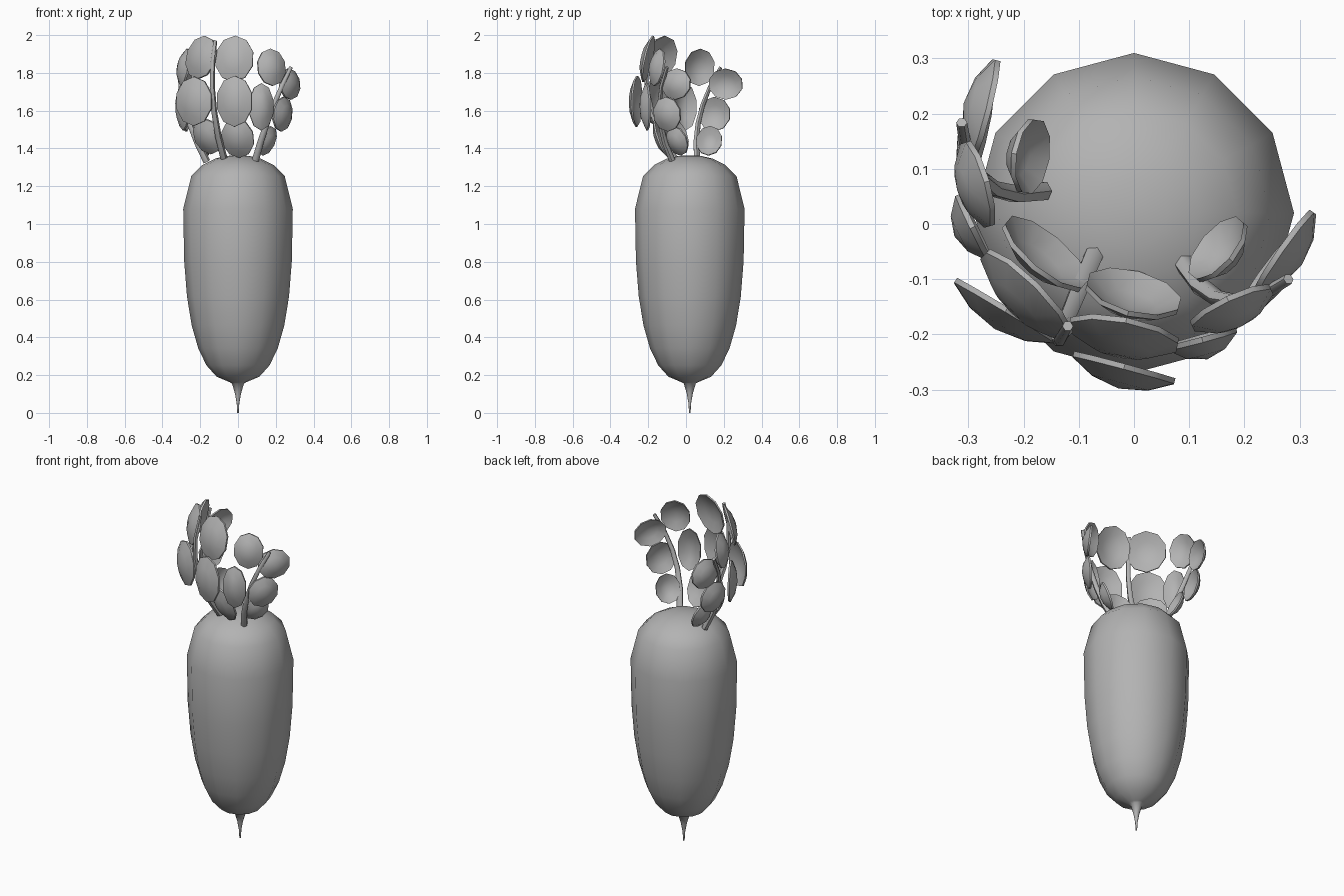
import bpy, bmesh
from math import sin, cos, pi, radians
from mathutils import Vector, Matrix

if "Cube" in bpy.data.objects:
    bpy.data.objects.remove(bpy.data.objects["Cube"])

# mid grey for every part
grey = bpy.data.materials.new("mid_grey")
grey.diffuse_color = (.45, .45, .45, 1)
grey.use_nodes = True
grey.node_tree.nodes["Principled BSDF"].inputs["Base Color"].default_value = grey.diffuse_color


def make_object(name, bm, smooth_angle):
    bmesh.ops.recalc_face_normals(bm, faces=bm.faces)
    me = bpy.data.meshes.new(name)
    bm.to_mesh(me)
    bm.free()
    me.materials.append(grey)
    ob = bpy.data.objects.new(name, me)
    bpy.context.collection.objects.link(ob)
    bpy.ops.object.select_all(action='DESELECT')
    ob.select_set(True)
    bpy.context.view_layer.objects.active = ob
    bpy.ops.object.shade_smooth_by_angle(angle=radians(smooth_angle))


def ring(bm, c, u, v, n, turn=0):
    angles = [2 * pi * (i + turn) / n for i in range(n)]
    return [bm.verts.new(c + u * cos(a) + v * sin(a)) for a in angles]


def bridge(bm, a, b):
    n = len(a)
    for i in range(n):
        bm.faces.new((a[i], a[(i + 1) % n], b[(i + 1) % n], b[i]))


def tube(name, rings, bm):
    for a, b in zip(rings, rings[1:]):
        bridge(bm, a, b)
    bm.faces.new(rings[0])
    bm.faces.new(rings[-1])
    make_object(name, bm, 60)


# root: 12-sided turned shape; tail, long rounded belly, short rounded shoulder
def root():
    R = .29
    profile = [(.004 + .028 * (k / 3) ** 2, .052 * k) for k in range(4)]
    for k in range(8):
        a = radians(85 * (1 - k / 7))
        profile.append((R * cos(a) ** .77, 1.08 - .92 * sin(a) ** .77))
    for deg in (33, 52, 68, 80, 88):
        a = radians(deg)
        profile.append((R * cos(a) ** .9, 1.1 + .264 * sin(a) ** .9))
    bm = bmesh.new()
    tube("root", [ring(bm, Vector((0, .02, z)), Vector((r, 0, 0)), Vector((0, r, 0)), 12)
                  for r, z in profile], bm)


# stem: tapered six-sided tube along a bowed path from start to end
def stem(name, start, bow, end, steps=5):
    bm = bmesh.new()
    rings = []
    for k in range(steps + 1):
        t = k / steps
        p = start * (1 - t) ** 2 + bow * 2 * t * (1 - t) + end * t * t
        d = ((bow - start) * (1 - t) + (end - bow) * t).normalized()
        u = d.cross(Vector((0, 1, 0))).normalized()
        r = .019 - .009 * t
        rings.append(ring(bm, p, u * r, d.cross(u) * r, 6))
    tube(name, rings, bm)


# leaf: thin oval dish cupped toward the axis; low leaves lean out, high ones lean in
def leaf(name, c, u, hw, hh, sides=10, thick=.01):
    up = Vector((0, 0, 1))
    n = up.cross(u)
    if n.dot(Vector((c.x, c.y, 0))) > 0:
        n = -n
    rise = c.z - 1.63
    a = radians(rise * (50 if rise > 0 else 110))
    v = up * cos(a) + n * sin(a)
    w = n * cos(a) - up * sin(a)
    bm = bmesh.new()
    rims = []
    for off in (-thick / 2, thick / 2):
        mid = bm.verts.new(c + w * (off - .019))
        inner, rim = [ring(bm, c + w * (off - .019 + .034 * f * f), u * hw * f, v * hh * f, sides, .5)
                      for f in (.55, 1)]
        for i in range(sides):
            bm.faces.new((mid, inner[i], inner[(i + 1) % sides]))
        bridge(bm, inner, rim)
        rims.append(rim)
    bridge(bm, *rims)
    make_object(name, bm, 40)


# sprig: one stem with its leaves, optionally moved by a matrix
def sprig(side, path, leaves, m=Matrix()):
    stem(side + "_stem", *[m @ Vector(p) for p in path])
    for i, (x, y, z, hw, hh, plan) in enumerate(leaves):
        u = Vector((cos(radians(plan)), sin(radians(plan)), 0))
        leaf(f"{side}_leaf_{i + 1}", m @ Vector((x, y, z)), m.to_3x3() @ u, hw, hh)


root()

# large front sprig: three pairs of leaves
sprig("front",
      [(-.07, -.05, 1.33), (-.17, -.28, 1.67), (-.12, -.185, 1.97)],
      [(-.022, -.215, 1.877, .105, .125, -11), (-.205, -.14, 1.885, .112, .117, -45),
       (-.022, -.275, 1.65, .1, .135, -15), (-.24, -.17, 1.65, .112, .13, -31),
       (-.005, -.14, 1.45, .09, .11, -15), (-.17, -.065, 1.46, .095, .1, -40)])

# small sprig on the right, and its mirror image on the left
small_path = [(.09, -.07, 1.33), (.155, -.195, 1.58), (.28, -.1, 1.83)]
small_leaves = [(.183, -.165, 1.832, .083, .1, 25), (.285, -.06, 1.742, .094, .083, 55),
                (.127, -.222, 1.62, .068, .125, 15), (.247, -.108, 1.58, .088, .092, 55),
                (.163, -.055, 1.435, .07, .083, 50)]
mirror = (Matrix.Translation((-.165, .06, 0)) @ Matrix.Rotation(radians(131), 4, 'Z')
          @ Matrix.Diagonal((1, -1, 1, 1)) @ Matrix.Translation((-.09, .07, 0)))
sprig("right", small_path, small_leaves)
sprig("left", small_path, small_leaves, mirror)
